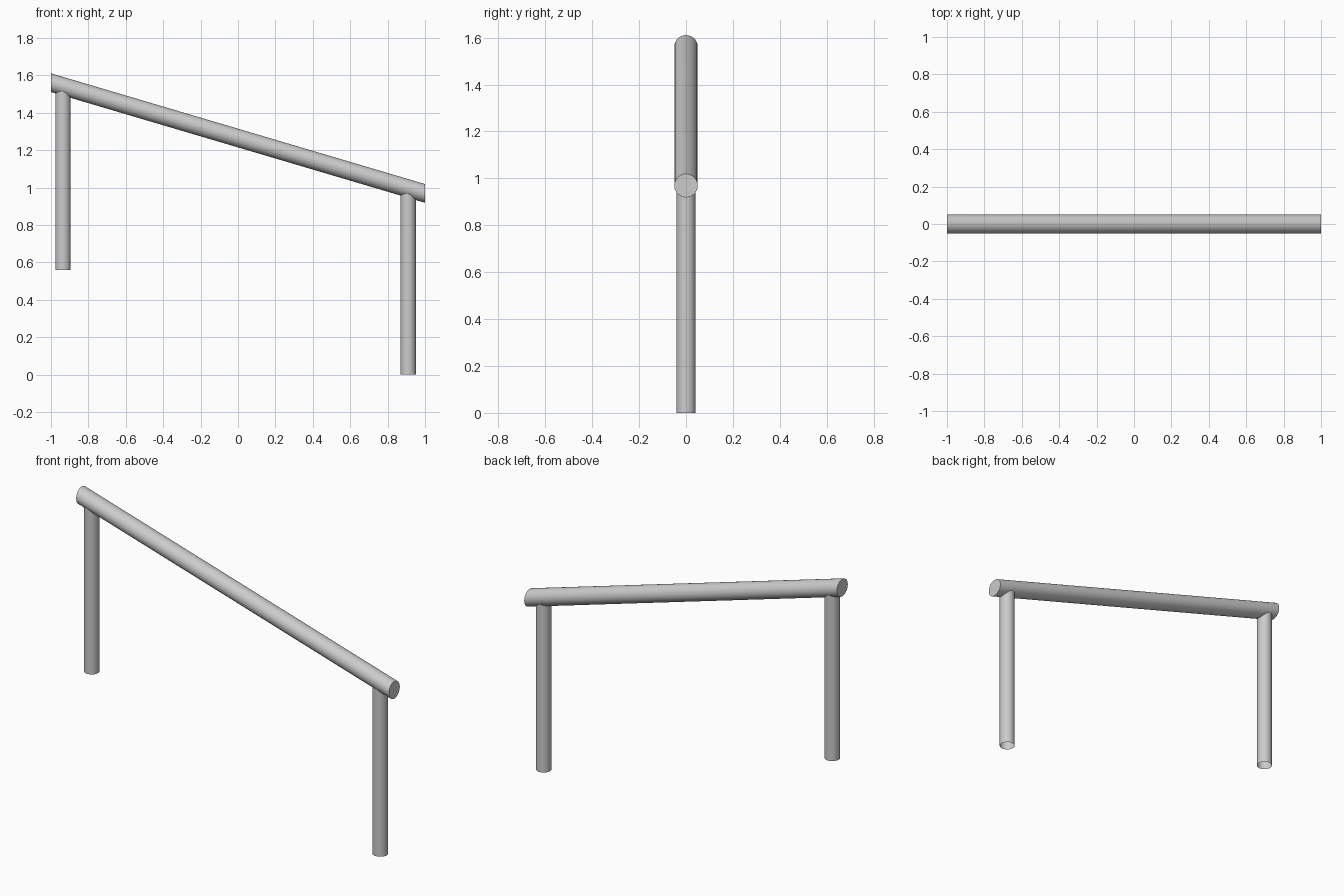
import bpy, bmesh, math
from mathutils import Matrix

if "Cube" in bpy.data.objects:
    bpy.data.objects.remove(bpy.data.objects["Cube"])

SIDES = 32
LEFT_Z, RIGHT_Z = 1.561, 0.969      # rail axis height at x = -1 and x = 1
SLOPE = (RIGHT_Z - LEFT_Z) / 2


def axis_z(x):
    return LEFT_Z + (x + 1) * SLOPE


def tube(name, radius, length, matrix, capped):
    bm = bmesh.new()
    bmesh.ops.create_cone(bm, cap_ends=capped, segments=SIDES,
                          radius1=radius, radius2=radius, depth=length)
    bm.transform(matrix)
    bmesh.ops.recalc_face_normals(bm, faces=bm.faces)
    mesh = bpy.data.meshes.new(name)
    bm.to_mesh(mesh)
    bm.free()
    obj = bpy.data.objects.new(name, mesh)
    bpy.context.collection.objects.link(obj)
    bpy.ops.object.select_all(action='DESELECT')
    obj.select_set(True)
    bpy.context.view_layer.objects.active = obj
    bpy.ops.object.shade_smooth_by_angle(angle=math.radians(40))
    return obj


# Sloping handrail: a horizontal tube sheared so its ends stay vertical
shear = Matrix.Identity(4)
shear[2][0] = SLOPE
lift = Matrix.Translation((0, 0, axis_z(0)))
tube("handrail", 0.05, 2.0, lift @ shear @ Matrix.Rotation(math.pi / 2, 4, 'Y'), True)

# Upright posts, open at the bottom, running up into the rail
for name, x, bottom in (("upper_post", -0.936, 0.56), ("lower_post", 0.91, 0.0)):
    top = axis_z(x)
    tube(name, 0.041, top - bottom,
         Matrix.Translation((x, 0, (top + bottom) / 2)), False)
